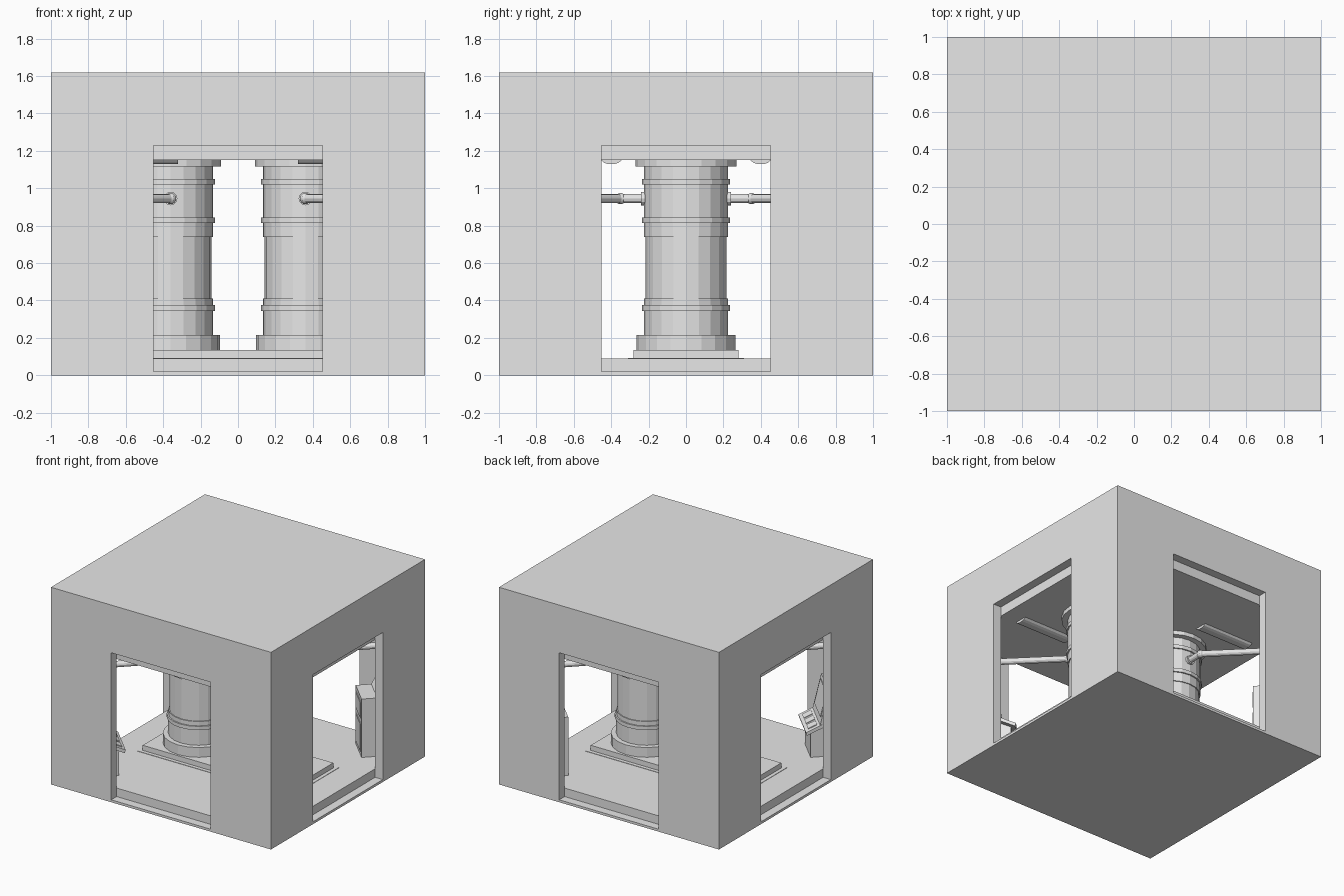
import bpy, bmesh, math
from mathutils import Vector

if "Cube" in bpy.data.objects:
    bpy.data.objects.remove(bpy.data.objects["Cube"])

grey = bpy.data.materials.new("plain grey")
grey.diffuse_color = (0.8, 0.8, 0.8, 1)
grey.use_nodes = True
grey.node_tree.nodes["Principled BSDF"].inputs["Base Color"].default_value = grey.diffuse_color
R2 = math.sqrt(0.5)


def finish(name, bm):
    bmesh.ops.recalc_face_normals(bm, faces=bm.faces)
    me = bpy.data.meshes.new(name)
    bm.to_mesh(me)
    bm.free()
    me.materials.append(grey)
    ob = bpy.data.objects.new(name, me)
    bpy.context.collection.objects.link(ob)
    return ob


def prism(name, pts, offset):
    """Extrude a closed 3D polygon along an offset vector."""
    bm = bmesh.new()
    f = bm.faces.new([bm.verts.new(p) for p in pts])
    res = bmesh.ops.extrude_face_region(bm, geom=[f], use_keep_orig=True)
    bmesh.ops.translate(bm, vec=offset,
                        verts=[v for v in res["geom"] if isinstance(v, bmesh.types.BMVert)])
    return finish(name, bm)


def box(name, x0, x1, y0, y1, z0, z1):
    return prism(name, [(x0, y0, z0), (x1, y0, z0), (x1, y1, z0), (x0, y1, z0)], (0, 0, z1 - z0))


def lathe(name, cx, cy, profile, n=20):
    """Closed solid turned round a vertical axis from (radius, z) pairs."""
    bm = bmesh.new()
    rings = [[bm.verts.new((cx + r * math.cos(2 * math.pi * i / n),
                            cy + r * math.sin(2 * math.pi * i / n), z)) for i in range(n)]
             for r, z in profile]
    for a, b in zip(rings, rings[1:]):
        for i in range(n):
            j = (i + 1) % n
            bm.faces.new((a[i], a[j], b[j], b[i]))
    bm.faces.new(rings[0])
    bm.faces.new(rings[-1])
    return finish(name, bm)


def rod(name, a, b, r, n=12):
    a, b = Vector(a), Vector(b)
    bm = bmesh.new()
    bmesh.ops.create_cone(bm, cap_ends=True, segments=n, radius1=r, radius2=r, depth=(b - a).length)
    rot = (b - a).to_track_quat('Z', 'Y').to_matrix()
    for v in bm.verts:
        v.co = rot @ v.co + (a + b) / 2
    return finish(name, bm)


def corner(name, profile, t0, t1, sx, sy):
    """Profile (distance to room centre, z) extruded across a room corner."""
    def at(s, t, z):
        return Vector((sx * (s - t) * R2, sy * (s + t) * R2, z))
    return prism(name, [at(s, t0, z) for s, z in profile], at(0, t1 - t0, 0))


def plate(name, a, b, u0, u1, t0, t1, sx, sy, th=0.006):
    """Thin plate lying on the sloped line a-b of a corner unit, fraction u0..u1."""
    a, b = Vector(a), Vector(b)
    d = b - a
    nrm = Vector((-d.y, d.x)).normalized() * th
    p, q = a + d * u0, a + d * u1
    corner(name, [p, q, q + nrm, p + nrm], t0, t1, sx, sy)


# Outer shell, hollowed by one plus-shaped cutter (room and four doorways)
shell = box("room_shell", -1, 1, -1, 1, 0, 1.62)
w, d, o = 0.93, 0.452, 1.2
quarter = [(o, -d), (o, d), (w, d), (w, w), (d, w)]
plus = []
for k in range(4):
    c, s = round(math.cos(k * math.pi / 2)), round(math.sin(k * math.pi / 2))
    plus += [(c * x - s * y, s * x + c * y, 0.02) for x, y in quarter]
cutter = prism("room_cutter", plus, (0, 0, 1.208))
cutter.hide_render = True
mod = shell.modifiers.new("hollow", 'BOOLEAN')
mod.object = cutter
mod.solver = 'EXACT'
bpy.context.view_layer.objects.active = shell
bpy.ops.object.modifier_apply(modifier=mod.name)
bpy.data.objects.remove(cutter)

# Floor, ceiling and tank platform
box("floor_slab", -w, w, -w, w, 0.02, 0.09)
box("ceiling_slab", -w, w, -w, w, 1.15, 1.228)
box("platform_border", -0.70, 0.70, -0.31, 0.31, 0.09, 0.093)
box("tank_platform", -0.67, 0.67, -0.28, 0.28, 0.09, 0.135)

# Two tanks with flanges, rings and a recessed middle band
tank = [(0.265, 0.135), (0.265, 0.215), (0.225, 0.215), (0.225, 0.345), (0.236, 0.345),
        (0.236, 0.375), (0.225, 0.375), (0.225, 0.41), (0.217, 0.41), (0.217, 0.74),
        (0.225, 0.74), (0.225, 0.815), (0.236, 0.815), (0.236, 0.845), (0.225, 0.845),
        (0.225, 1.02), (0.236, 1.02), (0.236, 1.05), (0.225, 1.05), (0.225, 1.117),
        (0.27, 1.117), (0.27, 1.15)]
for sx in (-1, 1):
    lathe("tank", sx * 0.36, 0, tank)

# Four pipes to the corners, and four ceiling lights
for sx in (-1, 1):
    for sy in (-1, 1):
        z, x = 0.945, sx * 0.36
        rod("pipe_flange", (x, sy * 0.21, z), (x, sy * 0.24, z), 0.036)
        rod("pipe_stub", (x, sy * 0.21, z), (x, sy * 0.35, z), 0.024)
        bm = bmesh.new()
        bmesh.ops.create_uvsphere(bm, u_segments=12, v_segments=8, radius=0.03)
        bmesh.ops.translate(bm, verts=bm.verts, vec=(x, sy * 0.35, z))
        finish("pipe_elbow", bm)
        rod("pipe_run", (x, sy * 0.35, z), (sx * 0.935, sy * 0.925, z), 0.024)
        prism("ceiling_light", [(sx * 0.32, sy * y, zz) for y, zz in
                                ((0.345, 1.15), (0.36, 1.137), (0.38, 1.13), (0.42, 1.13),
                                 (0.44, 1.137), (0.452, 1.15))], (sx * 0.46, 0, 0))

for sx in (-1, 1):
    # Control consoles in the front corners
    corner("console_base", [(0.92, 0.09), (0.92, 0.31), (1.0, 0.345), (1.13, 0.345), (1.13, 0.09)],
           -0.125, 0.125, sx, -1)
    corner("console_desk", [(0.878, 0.315), (1.0, 0.37), (1.01, 0.345), (0.885, 0.29)],
           -0.165, 0.165, sx, -1)
    corner("console_monitor", [(0.985, 0.36), (1.05, 0.64), (1.085, 0.63), (1.02, 0.35)],
           -0.16, 0.16, sx, -1)
    plate("monitor_screen", (0.985, 0.36), (1.05, 0.64), 0.2, 0.9, -0.13, 0.13, sx, -1)
    for t in (-0.13, -0.035, 0.06):
        plate("desk_panel", (0.878, 0.315), (1.0, 0.37), 0.2, 0.75, t, t + 0.07, sx, -1)
    # Equipment cabinets in the back corners
    corner("cabinet", [(0.912, 0.09), (0.912, 0.57), (1.12, 0.57), (1.12, 0.09)],
           -0.125, 0.125, sx, 1)
    corner("cabinet_hood", [(1.03, 0.57), (1.07, 0.65), (1.12, 0.65), (1.12, 0.57)],
           -0.125, 0.125, sx, 1)
    plate("cabinet_door", (0.912, 0.09), (0.912, 0.57), 0.08, 0.55, -0.1, 0.1, sx, 1)
    plate("cabinet_display", (0.912, 0.09), (0.912, 0.57), 0.65, 0.92, -0.1, 0.1, sx, 1)
